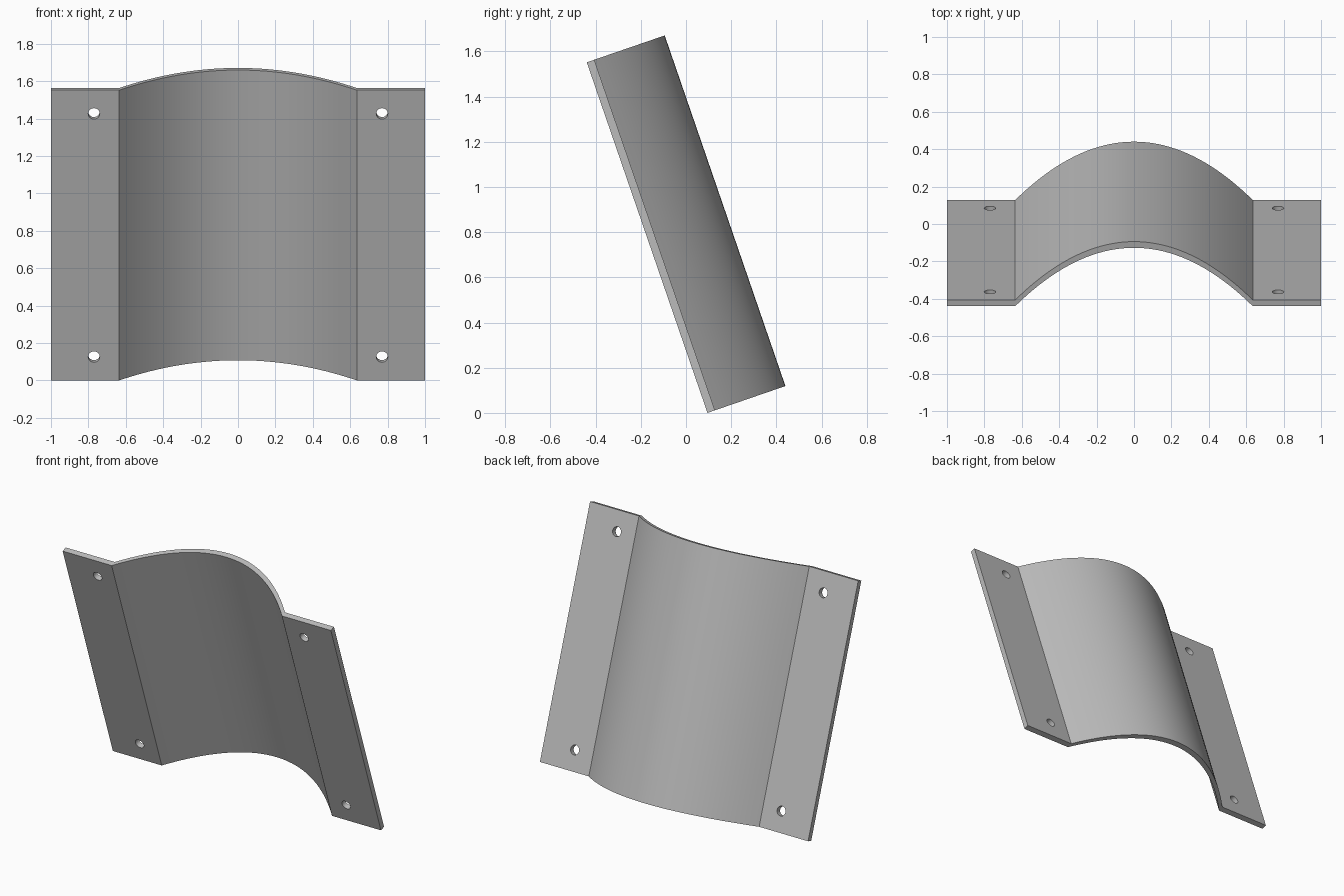
import bpy, bmesh, math
from mathutils import Matrix

cube = bpy.data.objects.get("Cube")
if cube:
    bpy.data.objects.remove(cube, do_unlink=True)

LENGTH, THICK, RISE = 1.641, 0.035, 0.33
HALF, FOLD = 1.0, 0.635
HOLE_X, HOLE_INSET, HOLE_R = 0.77, 0.133, 0.031
SEGMENTS = 40

metal = bpy.data.materials.new("grey metal")
metal.use_nodes = True
grey = (0.5, 0.5, 0.5, 1.0)
metal.diffuse_color = grey
metal.node_tree.nodes["Principled BSDF"].inputs["Base Color"].default_value = grey


def mesh_object(name, bm):
    bmesh.ops.recalc_face_normals(bm, faces=bm.faces[:])
    mesh = bpy.data.meshes.new(name)
    bm.to_mesh(mesh)
    bm.free()
    mesh.materials.append(metal)
    obj = bpy.data.objects.new(name, mesh)
    bpy.context.collection.objects.link(obj)
    return obj


# Profile: flat flange, parabolic arch, flat flange
xs = [-FOLD + 2 * FOLD * i / SEGMENTS for i in range(SEGMENTS + 1)]
profile = [(-HALF, 0)] + [(x, RISE * (1 - (x / FOLD) ** 2)) for x in xs] + [(HALF, 0)]

# Sheet along the profile, thickened straight back
bm = bmesh.new()
rows = [[bm.verts.new((x, d, z)) for x, d in profile] for z in (0, LENGTH)]
for i in range(len(profile) - 1):
    bm.faces.new((rows[0][i], rows[0][i + 1], rows[1][i + 1], rows[1][i]))
back = bmesh.ops.extrude_face_region(bm, geom=bm.faces[:], use_keep_orig=True)
bmesh.ops.translate(bm, vec=(0, THICK, 0),
                    verts=[v for v in back["geom"] if isinstance(v, bmesh.types.BMVert)])
bracket = mesh_object("arched_bracket", bm)

# Four bolt holes through the flanges
bm = bmesh.new()
for x in (-HOLE_X, HOLE_X):
    for z in (HOLE_INSET, LENGTH - HOLE_INSET):
        place = Matrix.Translation((x, THICK / 2, z)) @ Matrix.Rotation(math.pi / 2, 4, 'X')
        bmesh.ops.create_cone(bm, cap_ends=True, segments=24, radius1=HOLE_R,
                              radius2=HOLE_R, depth=0.2, matrix=place)
cutter = mesh_object("bolt_hole_cutter", bm)
cutter.hide_render = True

bpy.ops.object.select_all(action='DESELECT')
bracket.select_set(True)
bpy.context.view_layer.objects.active = bracket
cut = bracket.modifiers.new("bolt holes", 'BOOLEAN')
cut.operation = 'DIFFERENCE'
cut.solver = 'EXACT'
cut.object = cutter
bpy.ops.object.modifier_apply(modifier=cut.name)
bpy.data.objects.remove(cutter, do_unlink=True)

# Smooth arch with crisp folds, then lean the top forward
bpy.ops.object.shade_smooth_by_angle(angle=math.radians(30))
bracket.data.transform(Matrix.Translation((0, 0.095, 0)) @ Matrix.Rotation(math.radians(19), 4, 'X'))
